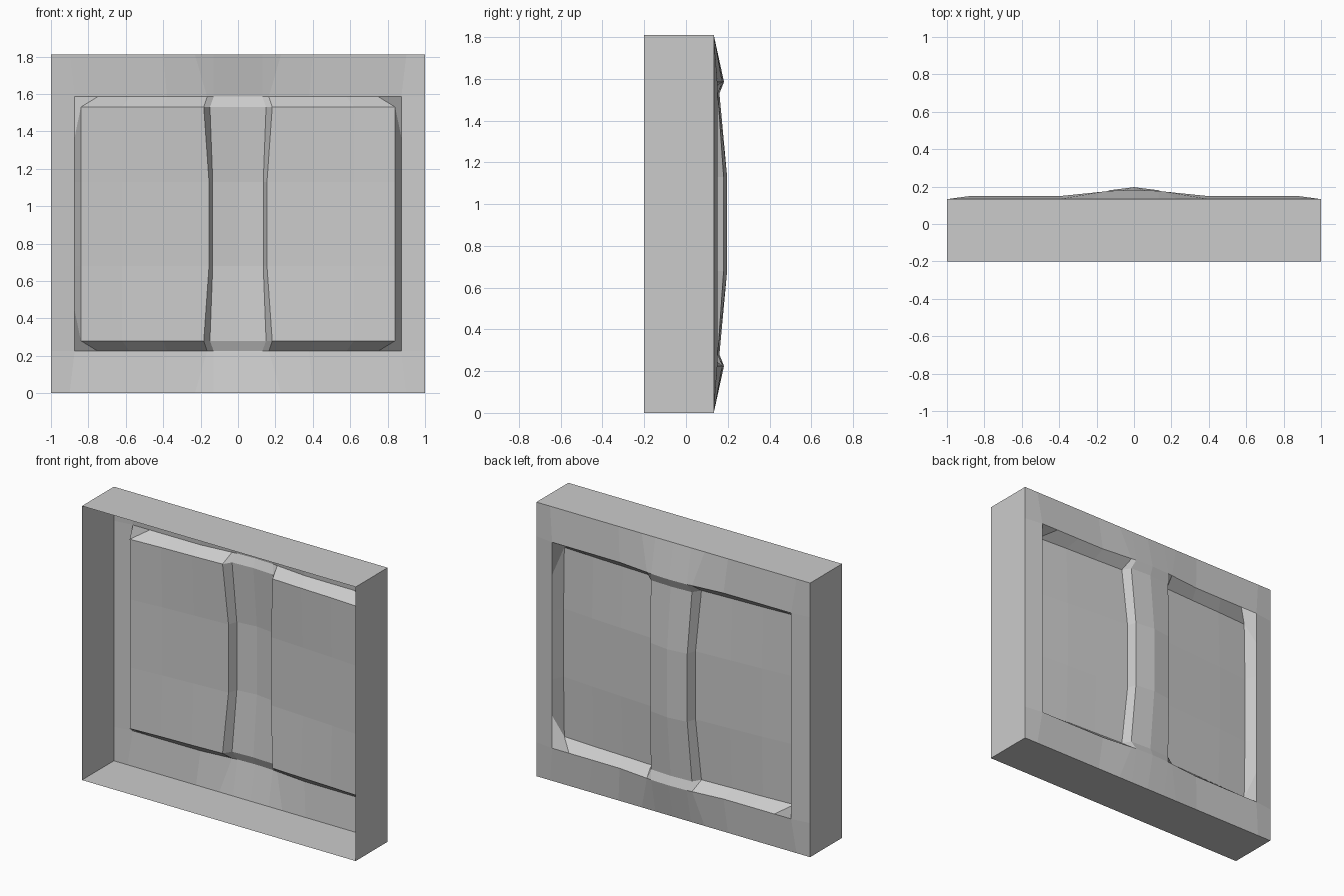
import bpy, bmesh

if "Cube" in bpy.data.objects:
    bpy.data.objects.remove(bpy.data.objects["Cube"])

MID = 0.905      # half height, mirror plane
FRONT = -0.20    # open front rim

# One quarter of the panel as a coarse grid: rows go up from the middle, columns go out from the centre.
# Each row holds (x, y, z) points.
def row(xs, ys, zs):
    return list(zip(xs, ys, zs))

rows = [
    # centre post | recessed panel | side stile
    row([0, .135, .155, .40, .62, .84, .873, 1],
        [.197, .180, .122, .108, .095, .078, .150, .133], [.905] * 8),
    row([0, .135, .155, .40, .62, .84, .873, 1],
        [.197, .180, .122, .108, .095, .078, .150, .133], [1.13] * 8),
    row([0, .150, .183, .40, .62, .84, .873, 1],
        [.160, .152, .100, .090, .082, .070, .150, .133], [1.53] * 6 + [1.37, 1.37]),
    # lip of the top rail
    row([0, .130, .165, .38, .58, .75, .873, 1],
        [.182, .177, .173, .151, .150, .150, .150, .133], [1.585] * 8),
    # outer top edge
    row([0, .130, .230, .40, .62, .80, .90, 1],
        [.133] * 8, [1.81] * 8),
]

bm = bmesh.new()
grid = [[bm.verts.new((x, y, z - MID)) for x, y, z in r] for r in rows]

def strip(a, b):
    for i in range(len(a) - 1):
        bm.faces.new((a[i], a[i + 1], b[i + 1], b[i]))

# Back face
for lower, upper in zip(grid, grid[1:]):
    strip(lower, upper)

# Outer walls, pulled forward from the top and side edges to the open front
border = [r[-1] for r in grid] + grid[-1][-2::-1]
rim = [bm.verts.new((v.co.x, FRONT, v.co.z)) for v in border]
strip(border, rim)

bmesh.ops.recalc_face_normals(bm, faces=bm.faces)
if sum(f.normal.y * f.calc_area() for f in bm.faces) < 0:
    bmesh.ops.reverse_faces(bm, faces=bm.faces)

mesh = bpy.data.meshes.new("tray_panel")
bm.to_mesh(mesh)
bm.free()
panel = bpy.data.objects.new("tray_panel", mesh)
panel.location.z = MID
bpy.context.collection.objects.link(panel)

# Mirror left-right and top-bottom
mirror = panel.modifiers.new("mirror", 'MIRROR')
mirror.use_axis = (True, False, True)
mirror.merge_threshold = 0.001
